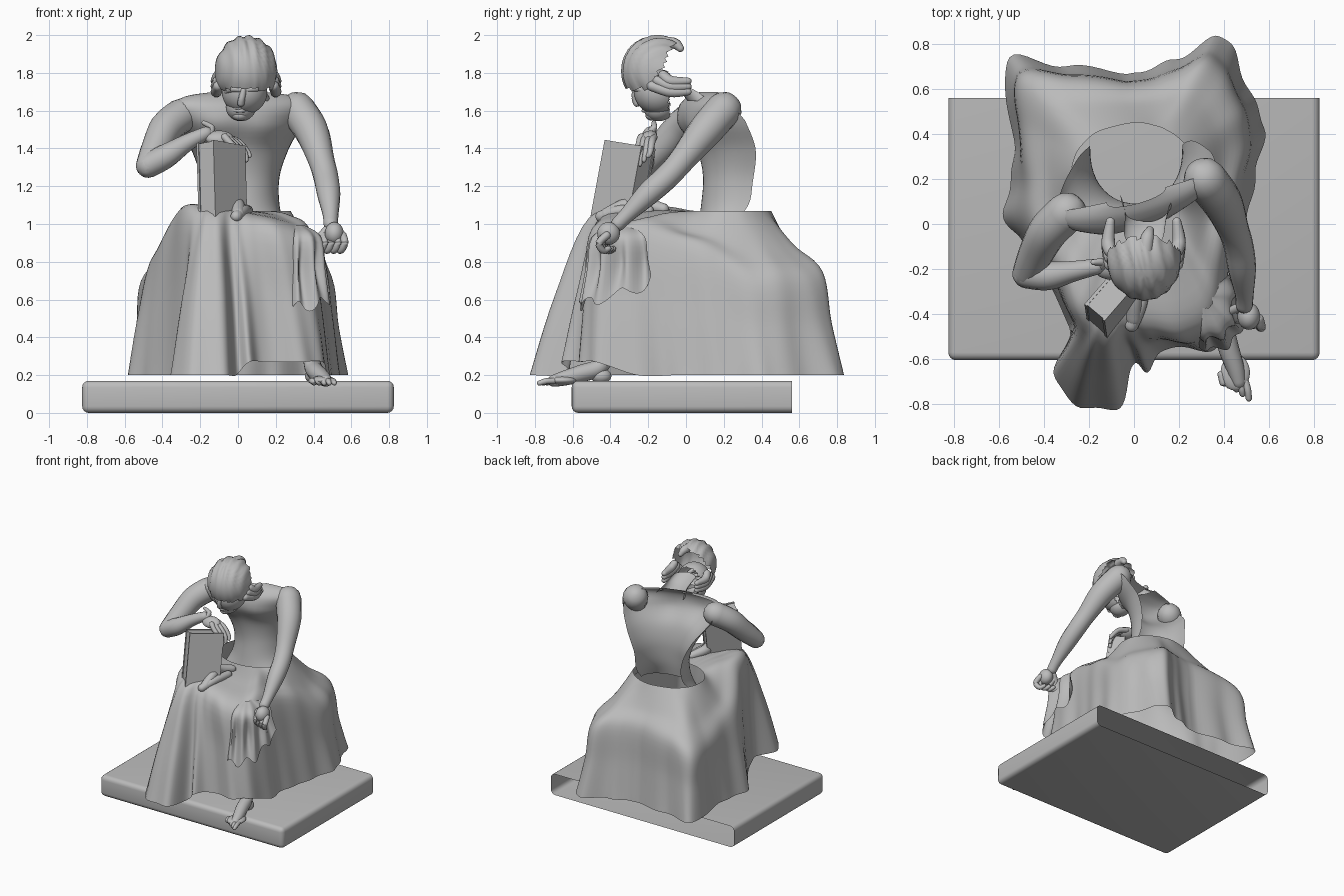
import bpy, bmesh, math
from mathutils import Vector, Matrix

if "Cube" in bpy.data.objects:
    bpy.data.objects.remove(bpy.data.objects["Cube"], do_unlink=True)

stone = bpy.data.materials.new("grey_stone")
stone.use_nodes = True
stone.diffuse_color = (0.5, 0.5, 0.5, 1)
stone.node_tree.nodes["Principled BSDF"].inputs["Base Color"].default_value = stone.diffuse_color


def finish(name, bm, angle=60):
    """Turn a bmesh into a smooth shaded stone object."""
    mesh = bpy.data.meshes.new(name)
    bm.to_mesh(mesh)
    bm.free()
    mesh.materials.append(stone)
    obj = bpy.data.objects.new(name, mesh)
    bpy.context.collection.objects.link(obj)
    bpy.ops.object.select_all(action='DESELECT')
    obj.select_set(True)
    bpy.context.view_layer.objects.active = obj
    bpy.ops.object.shade_smooth_by_angle(angle=math.radians(angle))
    return obj


def spline(points, steps, cyclic=False):
    """Smooth curve through the points."""
    pts = [Vector(p) for p in points]
    n = len(pts)
    get = (lambda i: pts[i % n]) if cyclic else (lambda i: pts[max(0, min(n - 1, i))])
    out = []
    for i in range(n if cyclic else n - 1):
        a, b, c, d = (get(i + k) for k in (-1, 0, 1, 2))
        for s in range(steps):
            t = s / steps
            out.append(b + (c - a) * (t / 2) + (a * 2 - b * 5 + c * 4 - d) * (t * t / 2)
                       + (b * 3 - a - c * 3 + d) * (t ** 3 / 2))
    return out if cyclic else out + [pts[-1]]


def loft(bm, rows, closed=False, caps=False):
    """Skin a list of equally long rows of points."""
    grid = [[bm.verts.new(p) for p in row] for row in rows]
    n = len(grid[0])
    for low, high in zip(grid, grid[1:]):
        for j in range(n if closed else n - 1):
            k = (j + 1) % n
            bm.faces.new((low[j], low[k], high[k], high[j]))
    if caps:
        bm.faces.new(grid[0][::-1])
        bm.faces.new(grid[-1])
    bmesh.ops.recalc_face_normals(bm, faces=bm.faces)


def tube(bm, points, sides=16, steps=5):
    """Round limb through (x, y, z, radius) points with domed ends."""
    path = spline(points, steps)
    rows = []
    for i, p in enumerate(path):
        ahead = path[min(i + 1, len(path) - 1)].xyz - path[max(i - 1, 0)].xyz
        turn = ahead.to_track_quat('Z', 'Y')
        ring = lambda r, lift: [p.xyz + turn @ Vector((r * math.cos(a), r * math.sin(a), lift))
                                for a in (math.tau * k / sides for k in range(sides))]
        dome = [(p.w * math.cos(e), p.w * math.sin(e)) for e in (1.4, 0.9, 0.45)]
        if i == 0:
            rows += [ring(r, -h) for r, h in dome]
        rows.append(ring(p.w, 0))
        if i == len(path) - 1:
            rows += [ring(r, h) for r, h in reversed(dome)]
    loft(bm, rows, closed=True, caps=True)


def ball(bm, centre, size, tilt=0):
    """Ellipsoid, tilted about the x axis."""
    m = Matrix.Translation(centre) @ Matrix.Rotation(tilt, 4, 'X') @ Matrix.Diagonal((*size, 1))
    return bmesh.ops.create_uvsphere(bm, u_segments=48, v_segments=24, radius=1, matrix=m)["verts"]


# Plinth: rounded slab, open at the back
bm = bmesh.new()
bmesh.ops.create_cube(bm, size=1, matrix=Matrix.Translation((0, -0.005, 0.085)) @ Matrix.Diagonal((1.65, 1.2, 0.17, 1)))
bmesh.ops.bevel(bm, geom=bm.edges[:], offset=0.035, segments=4, profile=0.5, affect='EDGES')
bmesh.ops.delete(bm, geom=[f for f in bm.faces if f.calc_center_median().y > 0.55], context='FACES')
finish("plinth", bm)

# Skirt: hem outline and the line where the cloth turns down, both from the back round by +x
HEM = [(0, .67), (.18, .73), (.36, .83), (.46, .74), (.54, .52), (.58, .36), (.52, .15), (.49, -.05),
       (.47, -.25), (.45, -.48), (.33, -.55), (.15, -.56), (.06, -.64), (-.01, -.64), (-.06, -.8), (-.24, -.82),
       (-.35, -.65), (-.29, -.46), (-.44, -.15), (-.57, 0), (-.54, .2), (-.55, .45), (-.55, .74), (-.3, .7)]
FOLD = [(0, .62, .77), (.16, .66, .77), (.3, .72, .75), (.4, .65, .72), (.47, .5, .72), (.5, .34, .71),
        (.45, .12, .84), (.41, -.08, .91), (.38, -.28, .96), (.34, -.43, .94), (.22, -.49, .97), (.08, -.48, 1),
        (0, -.46, 1.02), (-.06, -.48, 1.03), (-.1, -.51, 1.03), (-.16, -.5, 1.04), (-.2, -.46, 1.04),
        (-.27, -.39, 1.06), (-.34, -.2, 1.02), (-.45, 0, .83), (-.47, .2, .76), (-.5, .43, .7),
        (-.49, .65, .71), (-.27, .65, .76)]
columns = []
for (hx, hy), fold in zip(HEM, FOLD):
    edge = Vector(fold)
    foot_gap = 0.07 if hx > 0 and hy < -0.4 else 0
    hem = Vector((hx, hy, 0.2 + foot_gap))
    a = math.atan2(edge.y - 0.22, edge.x)
    rim = Vector((0.28 * math.cos(a), 0.22 + 0.23 * math.sin(a), 1.07))
    lap = rim.lerp(edge, 0.5) + Vector((0, 0, 0.03 if edge.y < -0.1 else -0.02))
    drop = edge.lerp(hem, 0.58 if edge.y < 0.3 else 0.42)
    drop.z = edge.z * 0.5 + hem.z * 0.5
    columns.append(spline([rim, lap, edge, drop, hem], 6))
rows = []
for i, level in enumerate(zip(*columns)):
    ring = spline(level, 8, cyclic=True)
    depth = (i / (len(columns[0]) - 1)) ** 2
    for j, p in enumerate(ring):
        out = Vector((p.x, p.y, 0)).normalized()
        p += out * depth * (0.012 * math.sin(j * 0.41) + 0.008 * math.sin(j * 0.77 + i * 0.12))
    rows.append(ring)
bm = bmesh.new()
loft(bm, rows, closed=True)
finish("draped_skirt", bm)

# Crumpled cloth on the lap beside the book
bm = bmesh.new()
tube(bm, [(.0, -.42, 1.05, .035), (.0, -.32, 1.1, .035), (-.02, -.22, 1.1, .04), (.03, -.12, 1.08, .03)])
tube(bm, [(-.01, -.45, 1.04, .03), (.03, -.35, 1.07, .03), (.05, -.2, 1.07, .03)])
finish("lap_folds", bm)

# Torso: open backed shell, (height, front y, half width, side y) from waist to neck
bm = bmesh.new()
rows = []
for z, front, half, side in spline([(.98, .06, .24, .22), (1.1, .08, .21, .33), (1.25, .09, .21, .35),
                                    (1.4, .06, .26, .33), (1.53, -.01, .33, .24), (1.62, -.01, .35, .16),
                                    (1.675, .04, .29, .14), (1.7, .09, .13, .13)], 5):
    twist = 0.26 * max(0, min(1, (z - 1.2) / 0.35))
    row = []
    for k in range(25):
        a = math.pi * k / 24
        x = -half * math.cos(a)
        chest = 0.02 * math.exp(-((abs(x) - 0.13) / 0.09) ** 2 - ((z - 1.5) / 0.08) ** 2)
        row.append((x + 0.01, side - (side - front) * math.sin(a) ** 0.8 - chest + twist * x, z))
    rows.append(row)
loft(bm, rows)
finish("torso_shell", bm)

# Neck: half shell, open at the back
bm = bmesh.new()
rows = []
for x, y, z, r in spline([(.06, .13, 1.65, .12), (.055, .06, 1.7, .095), (.045, -.03, 1.75, .09)], 5):
    rows.append([(x - r * math.cos(a), y - r * math.sin(a), z) for a in (math.pi * k / 16 for k in range(17))])
loft(bm, rows)
finish("neck", bm)

# Arms
bm = bmesh.new()
tube(bm, [(.315, .2, 1.605, .095), (.39, .1, 1.49, .09), (.44, -.02, 1.34, .07), (.465, -.1, 1.25, .066),
          (.48, -.2, 1.16, .062), (.49, -.31, 1.05, .042), (.49, -.36, 1.0, .038)])
finish("left_arm", bm)
bm = bmesh.new()
tube(bm, [(-.3, .05, 1.575, .09), (-.38, -.03, 1.51, .088), (-.435, -.13, 1.4, .078), (-.475, -.22, 1.31, .066)])
tube(bm, [(-.475, -.22, 1.31, .066), (-.38, -.23, 1.36, .064), (-.27, -.21, 1.43, .046), (-.17, -.19, 1.48, .036)])
finish("right_arm", bm)

# Hands: palm, four fingers and a thumb
bm = bmesh.new()
ball(bm, (.51, -.41, .95), (.05, .06, .06), 0.6)
for k in range(4):
    x, y = .575 - .035 * k, -.46 + .012 * k
    tube(bm, [(x - .02, y + .04, .94, .021), (x - .01, y, .9, .02), (x - .03, y + .02, .86, .018),
              (x - .05, y + .05, .87, .015)], 10)
tube(bm, [(.47, -.37, .97, .022), (.43, -.39, .92, .02), (.43, -.41, .87, .016)], 10)
finish("left_hand", bm)
bm = bmesh.new()
ball(bm, (-.1, -.2, 1.455), (.075, .05, .036), 0.5)
for k in range(4):
    x, y = .02 - .016 * k, -.17 - .022 * k
    tube(bm, [(-.07, y, 1.46, .02), (x - .02, y - .01, 1.435, .019), (x + .03, y - .02, 1.38, .016),
              (x + .04, y - .03, 1.36 - .022 * k, .012)], 10)
tube(bm, [(-.15, -.19, 1.48, .024), (-.14, -.17, 1.51, .018), (-.18, -.17, 1.535, .013)], 10)
finish("right_hand", bm)

# Head: open backed cap of wavy hair
bm = bmesh.new()
centre = Vector((.045, -.155, 1.81))
for v in ball(bm, centre, (.165, .185, .185), 0.4):
    d = v.co - centre
    v.co += d * 0.035 * math.sin(d.x * 110 + d.y * 25) * min(1, 4 * abs(d.z) + 0.5)
bmesh.ops.delete(bm, geom=[v for v in bm.verts if v.co.y > -0.1 + 0.5 * (v.co.z - 1.85) or v.co.z < 1.7],
                 context='VERTS')
for x, side in ((-.105, -1), (.19, 1)):
    for k in range(3):
        z = 1.7 + .028 * k
        tube(bm, [(x, -.18 + .03 * k, z + .03, .028), (x + .01 * side, -.08, z, .03), (x, .01, z, .02)], 10)
tube(bm, [(.05, -.12, 1.96, .035), (.06, -.06, 1.955, .03), (.07, -.03, 1.93, .02)], 10)
finish("hair", bm)

# Face: bowed, with brow, nose, mouth and chin
bm = bmesh.new()
ball(bm, (.035, -.15, 1.7), (.12, .125, .12))
ball(bm, (.015, -.14, 1.62), (.08, .085, .075), 0.3)
tube(bm, [(.03, -.27, 1.71, .016), (.02, -.27, 1.665, .018), (.015, -.26, 1.64, .02)], 10)
for side in (-1, 1):
    tube(bm, [(.03 + .015 * side, -.265, 1.71, .014), (.03 + .06 * side, -.25, 1.715, .018),
              (.03 + .09 * side, -.21, 1.7, .014)], 10)
    ball(bm, (.025 + .045 * side, -.235, 1.68), (.02, .016, .014))
for z in (1.6, 1.615):
    tube(bm, [(-.02, -.205, z, .008), (.013, -.225, z, .011), (.045, -.205, z, .008)], 8)
ball(bm, (.01, -.18, 1.575), (.04, .035, .028))
bmesh.ops.delete(bm, geom=[v for v in bm.verts if v.co.y > -0.08], context='VERTS')
finish("face", bm)

# Book standing on the lap
bm = bmesh.new()
lean = Matrix.Translation((-.085, -.335, 1.21)) @ Matrix.Rotation(math.radians(50), 4, 'Z') \
    @ Matrix.Rotation(math.radians(-8), 4, 'X') @ Matrix.Rotation(math.radians(7), 4, 'Y')
for offset, thick, width, height in ((0, .09, .25, .42), (.052, .014, .26, .43), (-.052, .014, .26, .43)):
    m = lean @ Matrix.Translation((0, offset, 0)) @ Matrix.Diagonal((width, thick, height, 1))
    bmesh.ops.create_cube(bm, size=1, matrix=m)
finish("book", bm, 30)

# Rag: pleated cloth wrapped round the left knee
bm = bmesh.new()
rows = []
knee = Vector((.31, -.32, 1.02))
outline = spline([(.29, -.55), (.39, -.555), (.47, -.48), (.475, -.32), (.465, -.18)], 10)
for k, (x, y) in enumerate(outline):
    t = k / (len(outline) - 1)
    out = Vector((x, y, 0)).normalized() * 0.015 * math.sin(t * 26)
    low = Vector((x, y, .56 + .14 * t * t + .03 * math.sin(t * 20))) + out
    high = Vector((x, y, .9)).lerp(knee, 0.25) + out * 0.5
    rows.append(spline([knee.lerp(high, 0.3), high, low.lerp(high, 0.55) * 0.98 + out, low], 5))
loft(bm, rows)
finish("hanging_rag", bm)

# Left foot stepping over the plinth edge
bm = bmesh.new()
tube(bm, [(.39, -.43, .28, .045), (.4, -.47, .235, .046), (.42, -.55, .21, .046), (.45, -.64, .185, .04), (.465, -.7, .17, .032)])
ball(bm, (.4, -.45, .195), (.045, .055, .04))
ball(bm, (.45, -.66, .172), (.065, .08, .025))
for k in range(5):
    x, y = .505 - .027 * k, -.7 + .008 * k
    tube(bm, [(x - .01, y, .17, .016), (x, y - .04, .168, .016), (x + .005, y - .075 + .012 * k, .158, .014)], 8)
finish("left_foot", bm)
